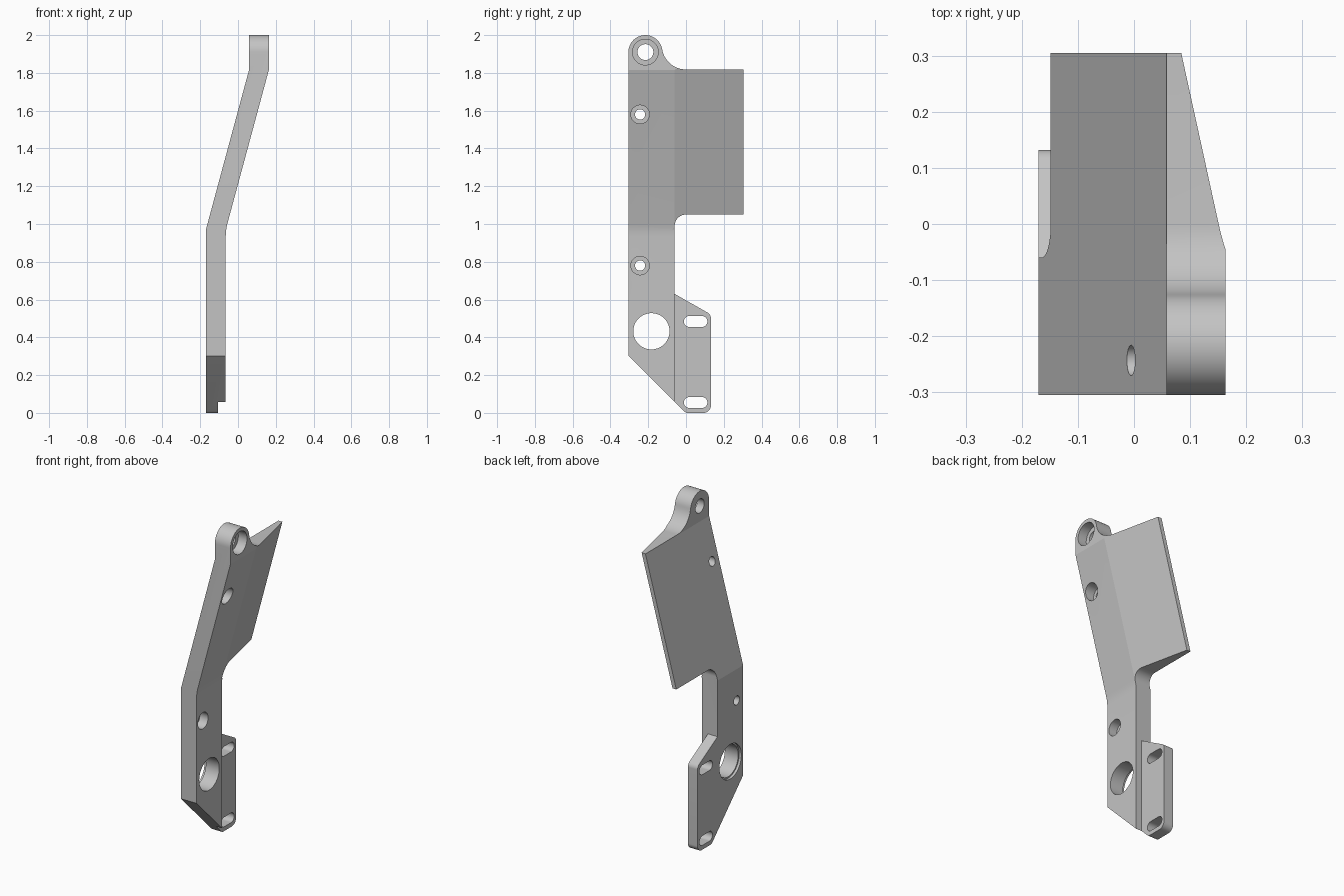
import bpy, bmesh
from math import cos, sin, radians, atan2, degrees

default = bpy.data.objects.get("Cube")
if default:
    bpy.data.objects.remove(default, do_unlink=True)

grey = bpy.data.materials.new("plain_grey")
grey.use_nodes = True
colour = (0.55, 0.55, 0.55, 1)
grey.diffuse_color = colour
grey.node_tree.nodes["Principled BSDF"].inputs["Base Color"].default_value = colour


def arc(cx, cy, r, start, end):
    n = max(2, round(abs(end - start) / 6))
    angles = [radians(start + (end - start) * i / n) for i in range(n + 1)]
    return [(cx + r * cos(a), cy + r * sin(a)) for a in angles]


def loft(name, lower, upper):
    """Closed solid between two matching rings of 3D points."""
    bm = bmesh.new()
    a = [bm.verts.new(p) for p in lower]
    b = [bm.verts.new(p) for p in upper]
    bm.faces.new(a)
    bm.faces.new(b)
    for i in range(len(a)):
        j = (i + 1) % len(a)
        bm.faces.new((a[i], a[j], b[j], b[i]))
    bmesh.ops.recalc_face_normals(bm, faces=bm.faces)
    mesh = bpy.data.meshes.new(name)
    bm.to_mesh(mesh)
    bm.free()
    mesh.materials.append(grey)
    obj = bpy.data.objects.new(name, mesh)
    bpy.context.collection.objects.link(obj)
    return obj


def side_prism(name, outline, x0, x1):
    return loft(name, [(x0, y, z) for y, z in outline], [(x1, y, z) for y, z in outline])


# Bent strip seen from the front
LEAN = 0.27
BACK, THICK = -0.17, 0.105
LOW, HIGH = 0.97, 1.815
SHIFT = LEAN * (HIGH - LOW)
face = BACK + THICK
tilt = degrees(atan2(LEAN, 1))
bend_r = 0.25
tangent = bend_r * LEAN / 2
bend = arc(face + bend_r, LOW - tangent, bend_r, 180, 180 - tilt)
strip = [(BACK, -0.1), (face, -0.1)] + bend + [
    (face + SHIFT, HIGH), (face + SHIFT, 2.1), (BACK + SHIFT, 2.1), (BACK + SHIFT, HIGH), (BACK, LOW)]
bracket = loft("bracket_plate", [(x, -0.4, z) for x, z in strip], [(x, 0.4, z) for x, z in strip])

# Side outline: lug, wing, neck and mounting tab
lug_y, lug_z, lug_r, fillet_r = -0.215, 1.91, 0.09, 0.128
wing_top = 1.818
fillet_z = wing_top + fillet_r
join = degrees(atan2(fillet_z - lug_z, -lug_y))
outline = [(-0.305, 0.302)]
outline += arc(lug_y, lug_z, lug_r, 180, join)
outline += arc(0, fillet_z, fillet_r, 180 + join, 270)[1:]
outline += [(0.305, wing_top), (0.305, 1.05)]
outline += arc(0, 0.99, 0.06, 90, 180)
outline += [(-0.06, 0.63)]
outline += arc(0.098, 0.501, 0.034, 60, 0)
outline += arc(0.092, 0.04, 0.04, 0, -90)
outline += arc(0.01, 0.03, 0.03, -90, -135)
shape = side_prism("outline_cutter", outline, -0.6, 0.6)

cutters = []

# Sloped wedge that thins the wing toward the back
TAPER = 0.2186
wedge = [(0.04 * TAPER, -0.1), (-0.46 * TAPER, 0.4), (0.6, 0.4), (0.6, -0.1)]


def wedge_ring(z):
    return [(face + LEAN * (z - LOW) + x, y, z) for x, y in wedge]


cutters.append(loft("wing_cutter", wedge_ring(LOW), wedge_ring(2.2)))

# Step that thins the mounting tab
step = [(-0.06, -0.2), (0.3, -0.2), (0.3, 0.7), (-0.06, 0.7)]
cutters.append(side_prism("tab_cutter", step, -0.105, 0.2))


def bore(y, z, r, x0=-0.5, x1=0.5):
    cutters.append(side_prism("bore_cutter", arc(y, z, r, 0, 360)[:-1], x0, x1))


# Counterbored holes: height, across, hole radius, recess radius, recess floor
for y, z, r, recess, floor in ((lug_y, lug_z, 0.042, 0.068, 0.105),
                               (-0.243, 1.58, 0.027, 0.049, 0.045),
                               (-0.243, 0.78, 0.027, 0.049, -0.12)):
    bore(y, z, r)
    bore(y, z, recess, floor)

# Large hole with a shallow rim on the flat side
bore(-0.183, 0.432, 0.096)
bore(-0.183, 0.432, 0.105, -0.5, -0.155)

# Rounded slots in the tab
for z in (0.484, 0.055):
    slot = arc(0.084, z, 0.029, -90, 90) + arc(0.018, z, 0.029, 90, 270)
    cutters.append(side_prism("slot_cutter", slot, -0.5, 0.5))

for operation, tools in (("INTERSECT", [shape]), ("DIFFERENCE", cutters)):
    for tool in tools:
        mod = bracket.modifiers.new("cut", "BOOLEAN")
        mod.operation = operation
        mod.solver = "EXACT"
        mod.object = tool

# Bake the cuts and drop the cutters
bpy.context.view_layer.update()
graph = bpy.context.evaluated_depsgraph_get()
baked = bpy.data.meshes.new_from_object(bracket.evaluated_get(graph))
bracket.modifiers.clear()
bracket.data = baked
baked.name = "bracket_plate"
for tool in [shape] + cutters:
    bpy.data.objects.remove(tool, do_unlink=True)

bpy.ops.object.select_all(action="DESELECT")
bracket.select_set(True)
bpy.context.view_layer.objects.active = bracket
bpy.ops.object.shade_smooth_by_angle(angle=radians(10))
